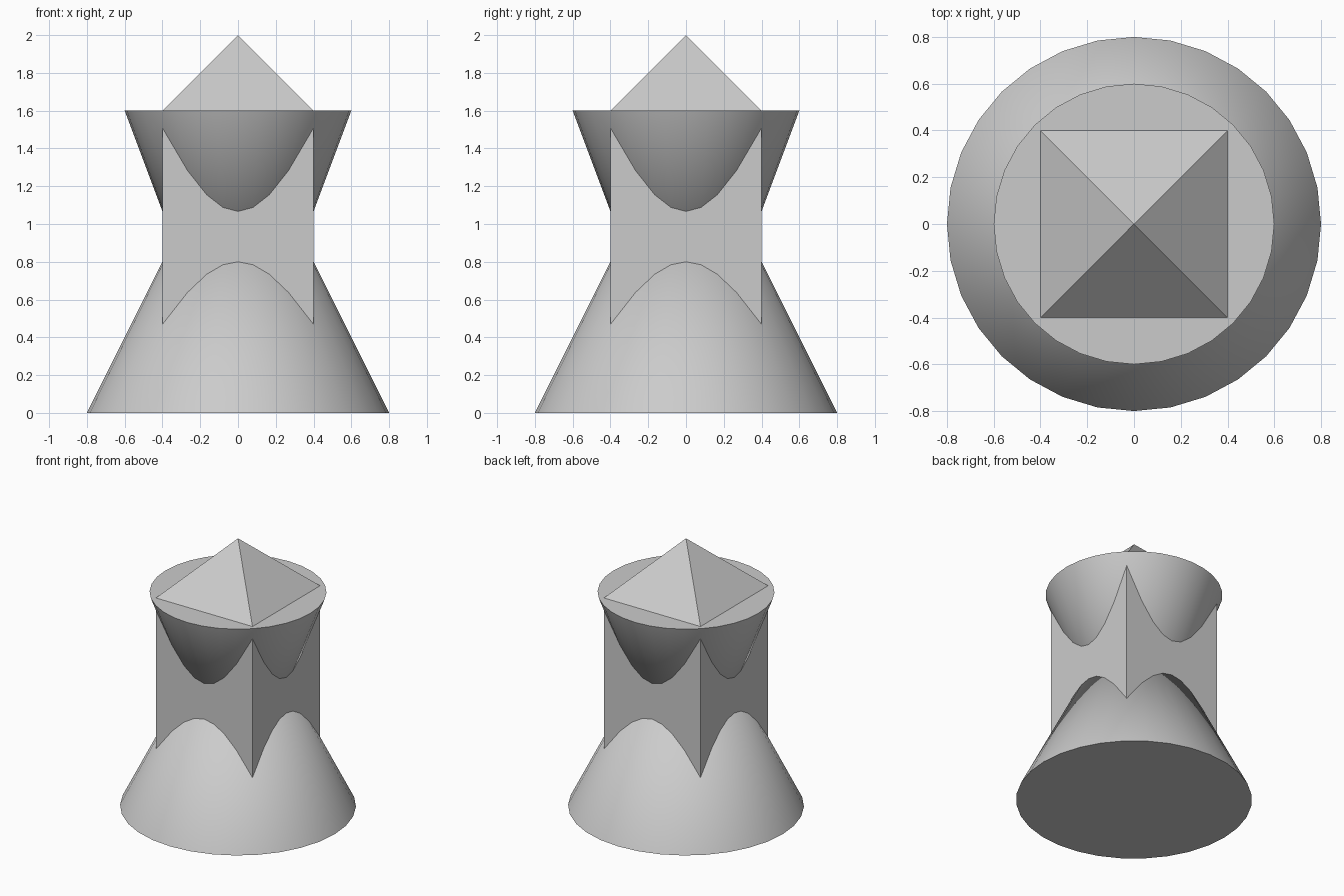
import bpy
from math import radians

if "Cube" in bpy.data.objects:
    bpy.data.objects.remove(bpy.data.objects["Cube"])


def cone(name, r1, r2, z0, z1, sides=32, angle=0.0, smooth=True):
    bpy.ops.mesh.primitive_cone_add(
        vertices=sides, radius1=r1, radius2=r2, depth=z1 - z0,
        location=(0, 0, (z0 + z1) / 2), rotation=(0, 0, radians(angle)))
    obj = bpy.context.object
    obj.name = name
    if smooth:
        bpy.ops.object.shade_smooth_by_angle(angle=radians(30))
    return obj


# Flared foot and inverted flare, each tapering to a point inside the pillar
cone("base_cone", 0.8, 0.0, 0.0, 1.6)
cone("upper_flare", 0.0, 0.6, 0.0, 1.6)

# Square pillar
half_diagonal = 0.4 * 2 ** 0.5
cone("square_pillar", half_diagonal, half_diagonal, 0.2, 1.6, 4, 45, False)

# Pyramid roof
cone("pyramid_roof", half_diagonal, 0.0, 1.6, 2.0, 4, 45, False)
